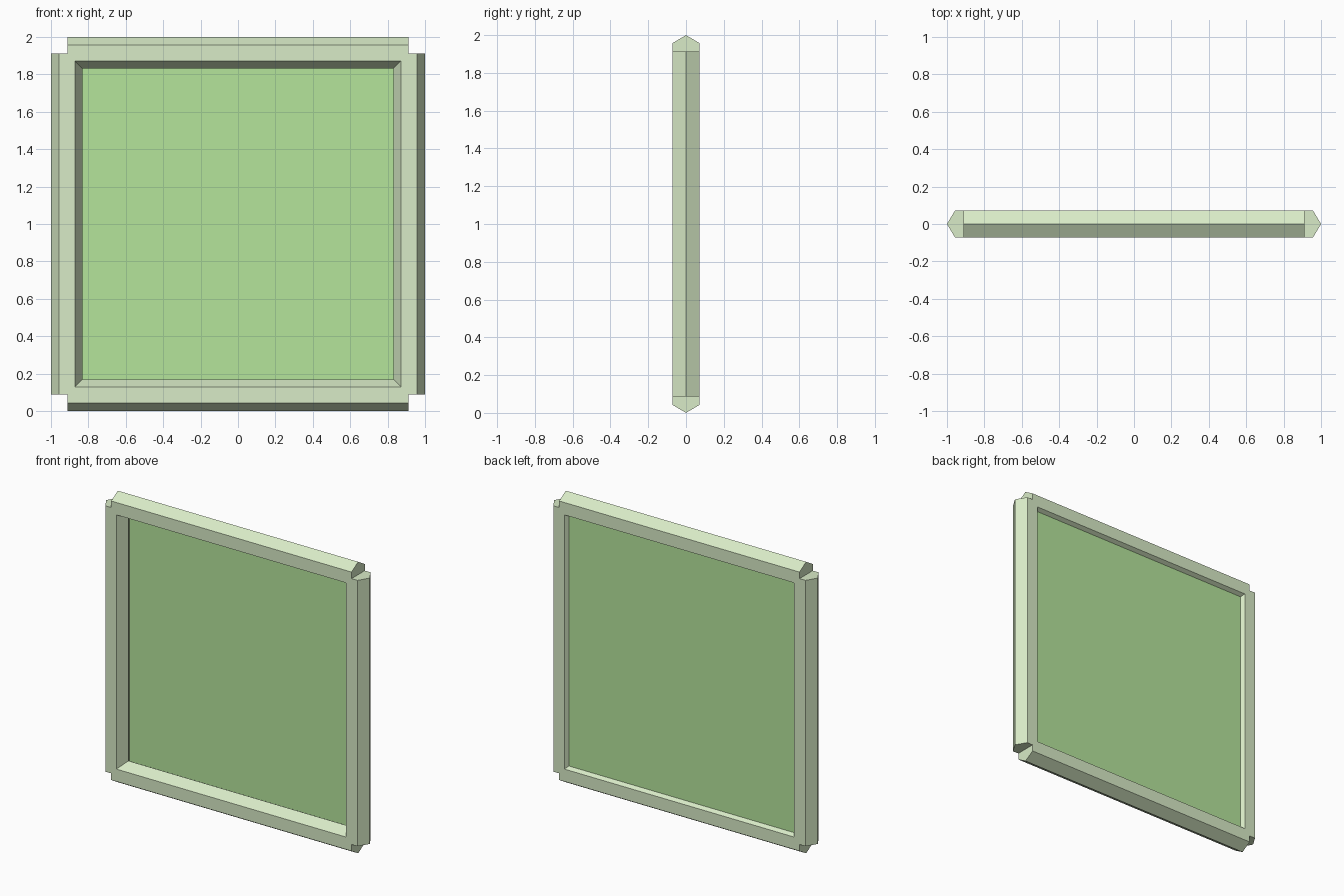
import bpy, bmesh

if "Cube" in bpy.data.objects:
    bpy.data.objects.remove(bpy.data.objects["Cube"])

def material(name, rgb):
    m = bpy.data.materials.new(name)
    m.diffuse_color = (*rgb, 1)
    m.use_nodes = True
    m.node_tree.nodes["Principled BSDF"].inputs["Base Color"].default_value = m.diffuse_color
    return m

def add_object(name, bm, mat=None):
    bmesh.ops.recalc_face_normals(bm, faces=bm.faces)
    me = bpy.data.meshes.new(name)
    bm.to_mesh(me)
    bm.free()
    ob = bpy.data.objects.new(name, me)
    bpy.context.collection.objects.link(ob)
    if mat:
        me.materials.append(mat)
    return ob

CORNERS = [(-1, -1), (1, -1), (1, 1), (-1, 1)]

# Frame: hexagonal bar section swept round a mitred square
section = [(1, 0), (0.957, -0.072), (0.872, -0.072),
           (0.832, 0), (0.872, 0.072), (0.957, 0.072)]
bm = bmesh.new()
rings = [[bm.verts.new((sx * r, y, 1 + sz * r)) for r, y in section]
         for sx, sz in CORNERS]
for i in range(4):
    a, b = rings[i], rings[(i + 1) % 4]
    for j in range(6):
        k = (j + 1) % 6
        bm.faces.new((a[j], a[k], b[k], b[j]))
frame = add_object("frame", bm, material("pale_green", (0.69, 0.83, 0.57)))

# Square notches cut out of the four outer corners
bm = bmesh.new()
for sx, sz in CORNERS:
    cube = bmesh.ops.create_cube(bm, size=0.4)["verts"]
    bmesh.ops.translate(bm, verts=cube, vec=(sx * 1.112, 0, 1 + sz * 1.112))
cutter = add_object("corner_cutter", bm)
cutter.hide_render = True
cutter.hide_set(True)
mod = frame.modifiers.new("notches", "BOOLEAN")
mod.operation = "DIFFERENCE"
mod.solver = "EXACT"
mod.object = cutter

# Thin pane set behind the inner ridge of the frame
bm = bmesh.new()
edge = 0.857
bm.faces.new([bm.verts.new((sx * edge, 0.045, 1 + sz * edge)) for sx, sz in CORNERS])
add_object("pane", bm, material("leaf_green", (0.46, 0.78, 0.33)))
